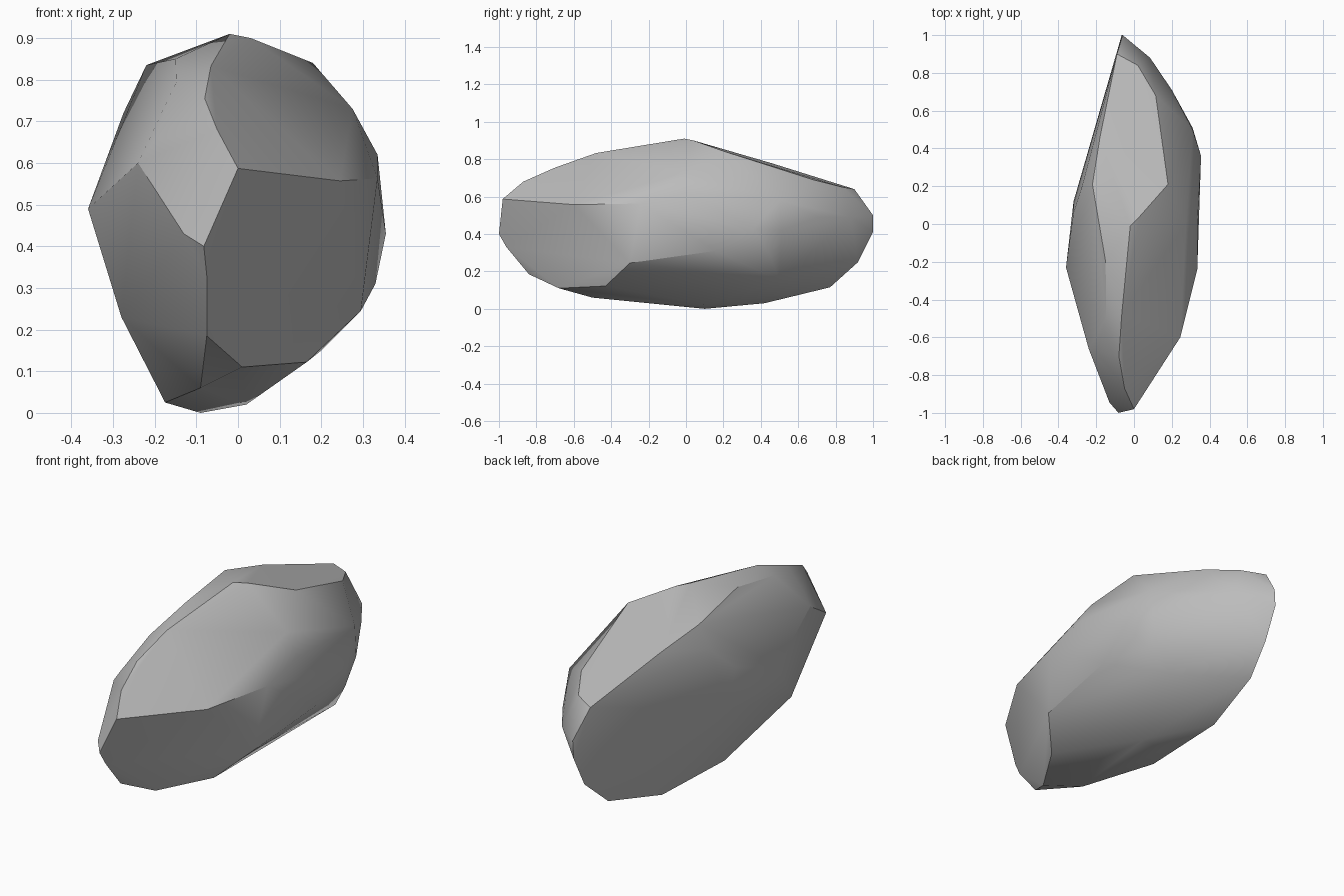
import bpy
import bmesh
from math import radians

default_cube = bpy.data.objects.get("Cube")
if default_cube:
    bpy.data.objects.remove(default_cube, do_unlink=True)

# Corners of the chipped stone, grouped by the side they belong to
crown = [(-.02, -.01, .91), (.03, .04, .9), (.18, .21, .84), (-.22, .21, .835),
         (-.18, .46, .778), (.115, .68, .69), (.02, .84, .65), (-.09, .9, .64),
         (-.15, -.2, .85), (-.148, -.5, .795), (-.065, -.48, .833)]
nose = [(-.08, -.7, .755), (-.05, -.87, .68), (0, -.98, .587), (-.2, -.67, .655),
        (-.24, -.66, .6), (-.13, -.945, .43), (-.082, -1, .4),
        (-.075, -.96, .33), (-.075, -.84, .185)]
left_flank = [(.245, -.6, .557), (.335, -.24, .563), (.275, 0, .73),
              (.335, 0, .62), (.31, .5, .58), (.355, .36, .43), (.31, .51, .42),
              (.33, .16, .31), (.295, -.3, .245), (.29, .45, .285)]
right_flank = [(-.36, -.23, .49), (-.32, .06, .585), (-.32, .12, .4),
               (-.28, -.45, .23), (-.275, .2, .72)]
tail = [(-.06, 1, .5), (-.065, 1, .41), (-.07, .92, .25), (.085, .88, .49),
        (.2, .71, .49), (-.1, .77, .115)]
belly = [(.165, -.43, .122), (.01, -.68, .11), (-.09, -.5, .06), (-.09, .1, 0),
         (-.175, -.06, .025), (-.16, .42, .03), (.02, .1, .02), (.2, .5, .15)]


def stone_material(name, shade):
    """Make one flat grey material."""
    material = bpy.data.materials.new(name)
    material.use_nodes = True
    colour = (shade, shade, shade, 1)
    material.diffuse_color = colour
    shader = next(node for node in material.node_tree.nodes
                  if node.type == "BSDF_PRINCIPLED")
    shader.inputs["Base Color"].default_value = colour
    shader.inputs["Roughness"].default_value = 0.8
    return material


def hull_object(name, regions, material):
    """Wrap a convex skin around the corners of all the regions."""
    mesh = bpy.data.meshes.new(name)
    bm = bmesh.new()
    for region in regions:
        for corner in region:
            bm.verts.new(corner)
    bmesh.ops.convex_hull(bm, input=list(bm.verts))

    # Remove corners that ended up inside, then merge nearly flat facets
    loose = [vert for vert in bm.verts if not vert.link_faces]
    bmesh.ops.delete(bm, geom=loose, context="VERTS")
    bmesh.ops.dissolve_limit(bm, angle_limit=radians(3),
                             verts=list(bm.verts), edges=list(bm.edges))
    bmesh.ops.recalc_face_normals(bm, faces=list(bm.faces))
    bm.to_mesh(mesh)
    bm.free()

    mesh.materials.append(material)
    result = bpy.data.objects.new(name, mesh)
    bpy.context.collection.objects.link(result)
    return result


# Stone body with soft facets and crisp main ridges
stone = hull_object("stone", (crown, nose, left_flank, right_flank, tail, belly),
                    stone_material("stone_grey", 0.5))
bpy.ops.object.select_all(action="DESELECT")
stone.select_set(True)
bpy.context.view_layer.objects.active = stone
bpy.ops.object.shade_smooth_by_angle(angle=radians(30))
